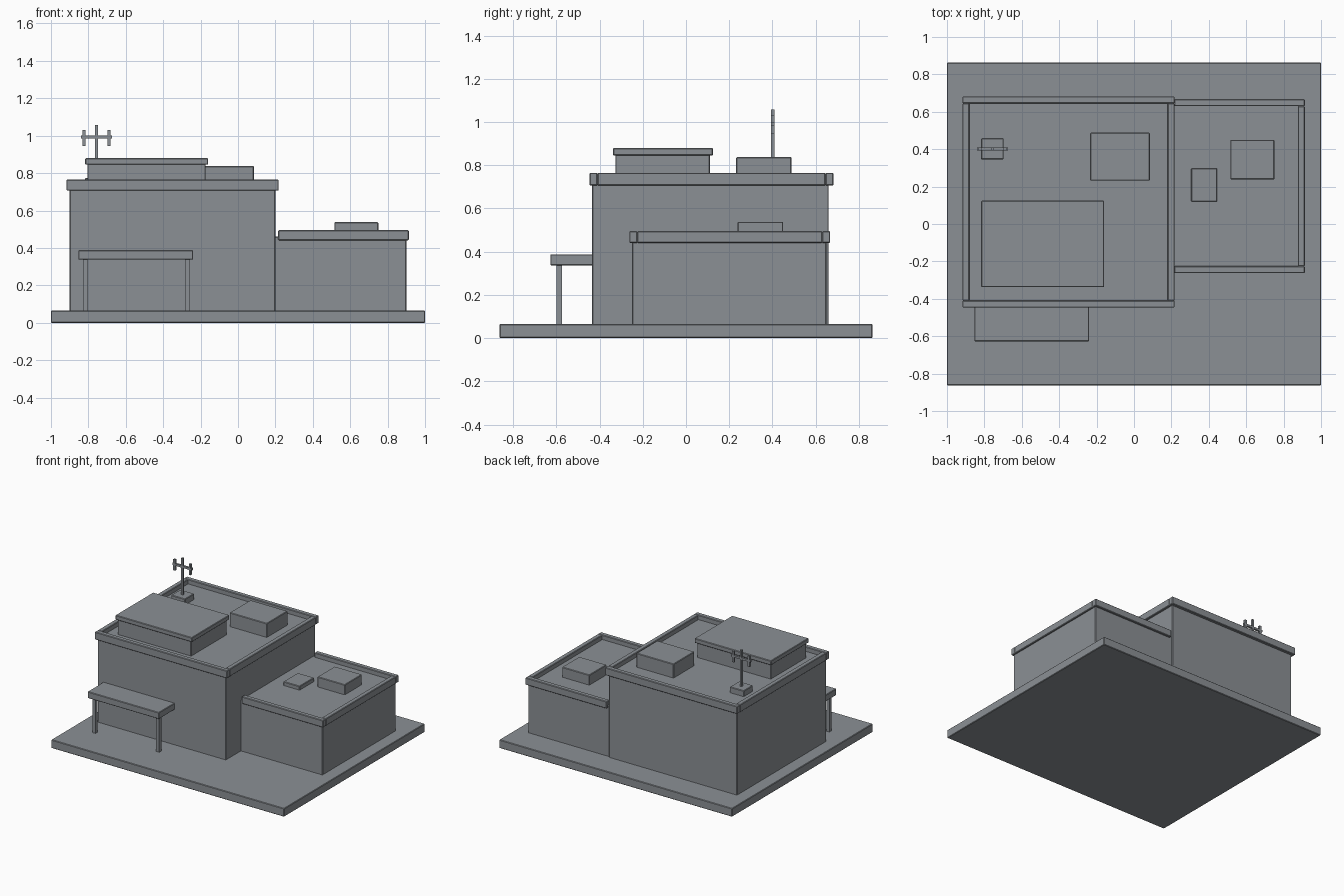
import bpy

cube = bpy.data.objects.get("Cube")
if cube:
    bpy.data.objects.remove(cube, do_unlink=True)

grey = bpy.data.materials.new("concrete_grey")
grey.use_nodes = True
colour = (0.26, 0.28, 0.30, 1)
grey.diffuse_color = colour
grey.node_tree.nodes["Principled BSDF"].inputs["Base Color"].default_value = colour


def box(name, x, y, z, bevel=0.004):
    """Box from (min, max) spans, with slightly chamfered edges."""
    spans = (x, y, z)
    bpy.ops.mesh.primitive_cube_add(size=1, location=[(a + b) / 2 for a, b in spans])
    ob = bpy.context.object
    ob.name = name
    ob.scale = [b - a for a, b in spans]
    bpy.ops.object.transform_apply(location=False, rotation=False, scale=True)
    ob.data.materials.append(grey)
    if bevel:
        mod = ob.modifiers.new("chamfer", "BEVEL")
        mod.width = bevel
        mod.segments = 1
    return ob


def parapet(name, x, y, z, sides, width=0.037):
    """Rails around a roof edge; front and back run full length."""
    inner = (y[0] + width, y[1] - width)
    rails = {
        "front": (x, (y[0], inner[0])),
        "back": (x, (inner[1], y[1])),
        "right": ((x[0], x[0] + width), inner),
        "left": ((x[1] - width, x[1]), inner),
    }
    for side in sides:
        box(f"{name}_{side}", *rails[side], z)


GROUND = 0.065
ROOF = 0.73
LOW_ROOF = 0.46

# Ground slab and the two building volumes
box("ground_slab", (-1, 1), (-0.863, 0.863), (0, GROUND))
box("main_block", (-0.9, 0.2), (-0.435, 0.66), (GROUND - 0.01, ROOF))
box("side_wing", (0.18, 0.9), (-0.25, 0.65), (GROUND - 0.01, LOW_ROOF))

# Roof parapets
parapet("main_parapet", (-0.917, 0.217), (-0.447, 0.682), (0.706, 0.765),
        ("front", "back", "right", "left"))
parapet("wing_parapet", (0.215, 0.913), (-0.262, 0.667), (0.44, 0.495),
        ("front", "back", "left"))

# Rooftop room with overhanging cap, and service units
box("roof_room", (-0.805, -0.173), (-0.327, 0.11), (ROOF - 0.01, 0.85))
box("roof_room_cap", (-0.817, -0.16), (-0.338, 0.125), (0.845, 0.88))
box("roof_unit", (-0.235, 0.085), (0.232, 0.488), (ROOF - 0.01, 0.838))
box("wing_unit", (0.515, 0.75), (0.238, 0.45), (LOW_ROOF - 0.01, 0.538))
box("wing_hatch", (0.305, 0.445), (0.12, 0.298), (LOW_ROOF - 0.01, 0.49))

# Entrance canopy on posts
box("canopy", (-0.853, -0.24), (-0.628, -0.43), (0.337, 0.388))
for name, x in (("right", -0.817), ("left", -0.27)):
    box(f"canopy_post_{name}", (x - 0.013, x + 0.013), (-0.599, -0.573),
        (GROUND - 0.01, 0.34), 0)

# Antenna: pad, mast, crossbar and two short uprights
R = 0.008
AX, AY = -0.757, 0.402
depth = (AY - R, AY + R)
box("antenna_pad", (AX - 0.06, AX + 0.06), (AY - 0.057, AY + 0.057), (ROOF - 0.01, 0.775))
box("antenna_mast", (AX - R, AX + R), depth, (0.77, 1.057), 0)
box("antenna_crossbar", (AX - 0.083, AX + 0.083), depth, (0.984, 1.0), 0)
for name, side in (("right", -1), ("left", 1)):
    x = AX + side * 0.067
    box(f"antenna_upright_{name}", (x - R, x + R), depth, (0.945, 1.03), 0)
